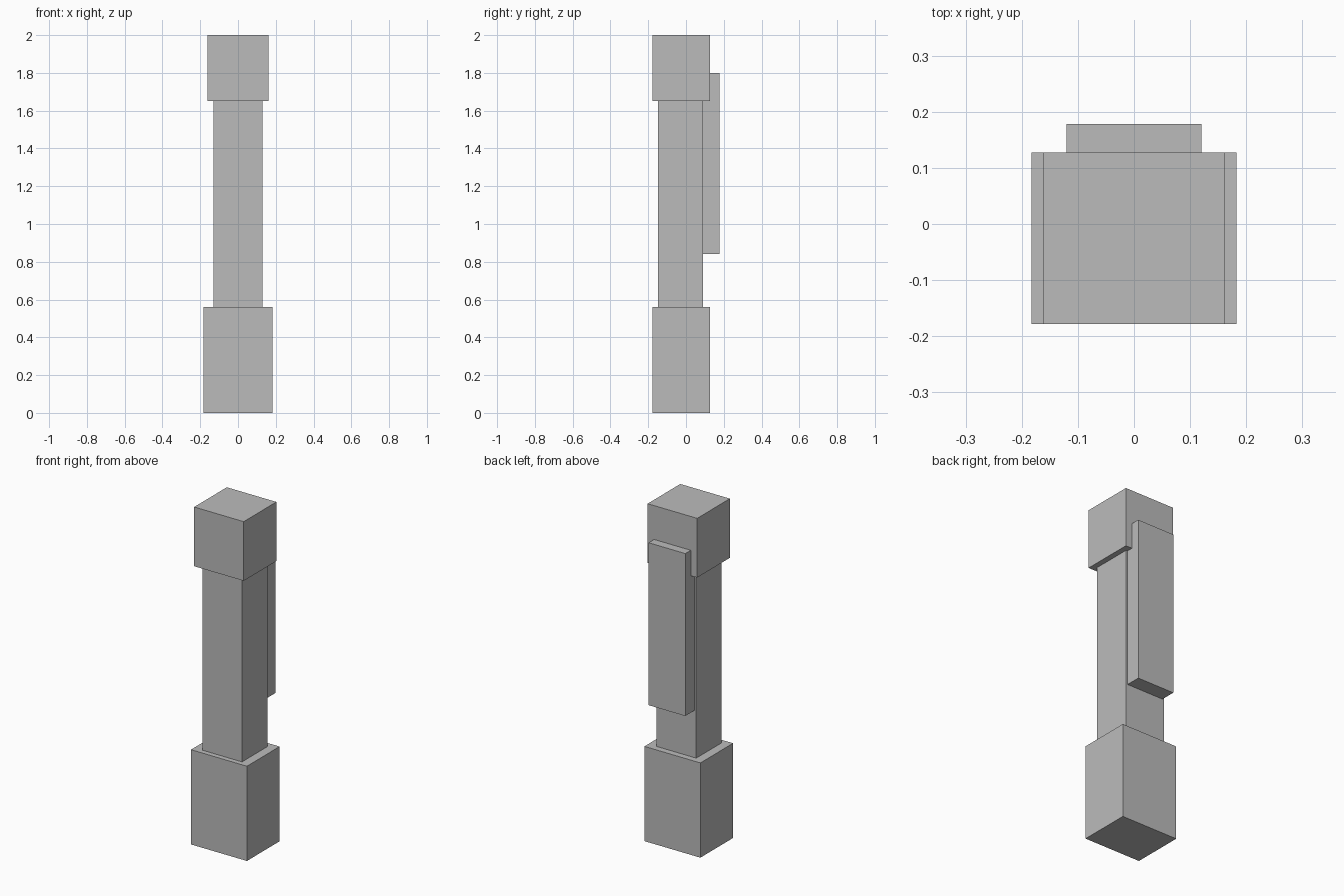
import bpy
from mathutils import Vector

default = bpy.data.objects.get("Cube")
if default:
    bpy.data.objects.remove(default, do_unlink=True)

# Single plain grey for every part
grey = bpy.data.materials.new("plain_grey")
grey.use_nodes = True
colour = (0.5, 0.5, 0.5, 1.0)
grey.diffuse_color = colour
grey.node_tree.nodes["Principled BSDF"].inputs["Base Color"].default_value = colour


def block(name, low, high):
    """Axis-aligned box between two corners."""
    low, high = Vector(low), Vector(high)
    bpy.ops.mesh.primitive_cube_add(size=1, location=(low + high) / 2)
    obj = bpy.context.object
    obj.name = name
    obj.scale = high - low
    bpy.ops.object.transform_apply(location=False, rotation=False, scale=True)
    obj.data.materials.append(grey)
    return obj


# Post: wide foot, slim shaft, square cap
block("base", (-0.183, -0.178, 0), (0.183, 0.127, 0.56))
block("shaft", (-0.13, -0.148, 0.56), (0.13, 0.09, 1.65))
block("cap", (-0.162, -0.178, 1.65), (0.162, 0.127, 2))

# Raised panel on the back, running up into the cap
block("back_panel", (-0.12, 0.09, 0.84), (0.12, 0.178, 1.8))
